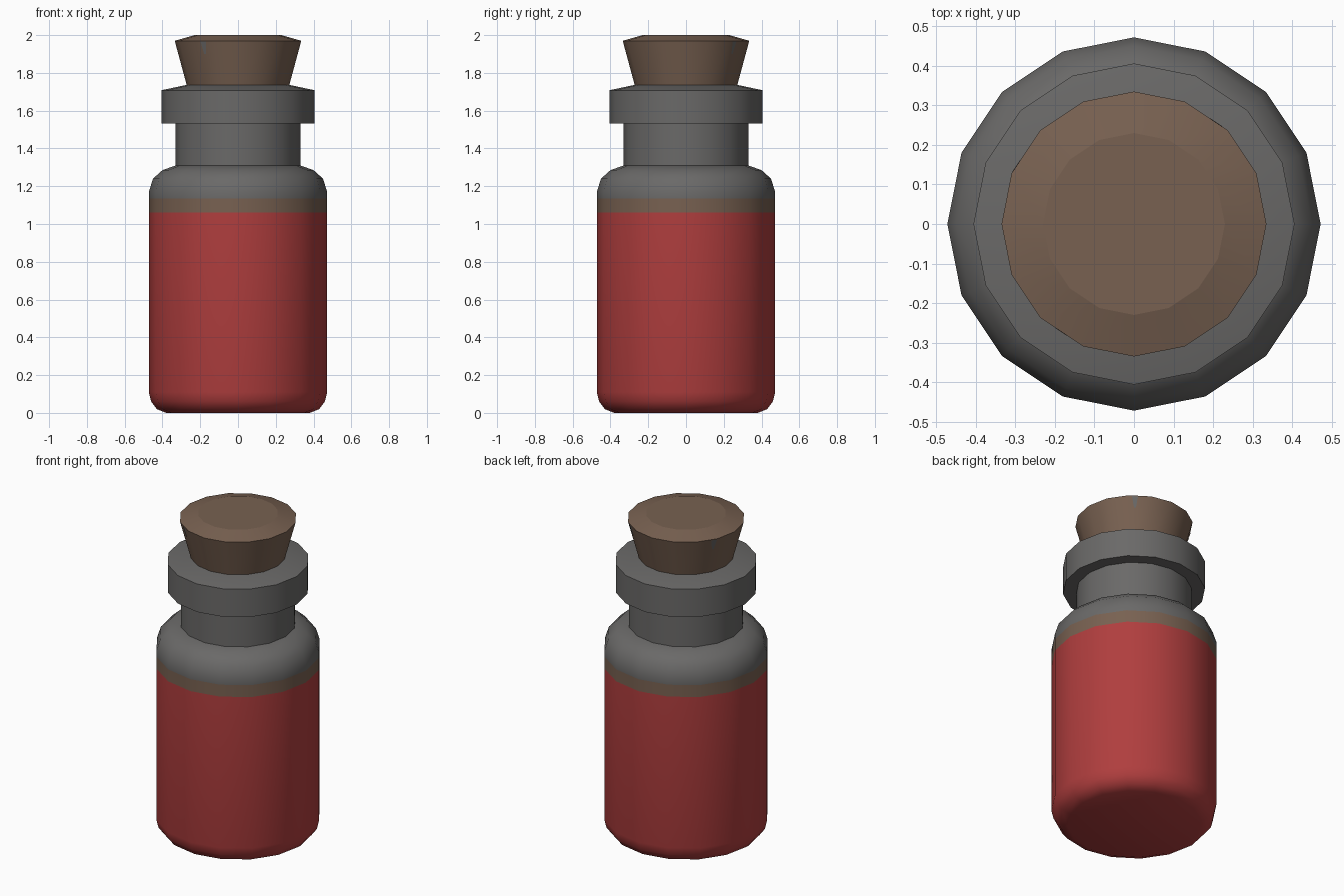
import bpy, bmesh
from math import sin, cos, pi, radians

SIDES = 16

old = bpy.data.objects.get("Cube")
if old:
    bpy.data.objects.remove(old, do_unlink=True)


def material(name, rgb):
    """Flat colour given as sRGB 0-255, stored linear."""
    lin = [((c / 255 + 0.055) / 1.055) ** 2.4 for c in rgb] + [1]
    m = bpy.data.materials.new(name)
    m.use_nodes = True
    m.diffuse_color = lin
    m.node_tree.nodes["Principled BSDF"].inputs["Base Color"].default_value = lin
    return m


red = material("red liquid", (176, 62, 62))
brown = material("cork brown", (120, 97, 81))
grey = material("grey glass", (106, 105, 104))


def link(name, bm, mats):
    mesh = bpy.data.meshes.new(name)
    bm.to_mesh(mesh)
    bm.free()
    ob = bpy.data.objects.new(name, mesh)
    bpy.context.collection.objects.link(ob)
    for m in mats:
        mesh.materials.append(m)
    return ob


def lathe(name, profile, mats, rule=lambda z: 0):
    """Closed turned solid from (radius, height) points, bottom to top."""
    bm = bmesh.new()
    rings = [[bm.verts.new((r * cos(2 * pi * i / SIDES), r * sin(2 * pi * i / SIDES), z))
              for i in range(SIDES)] for r, z in profile]
    for a, b in zip(rings, rings[1:]):
        for i in range(SIDES):
            j = (i + 1) % SIDES
            bm.faces.new((a[i], a[j], b[j], b[i]))
    bm.faces.new(rings[0][::-1])
    bm.faces.new(rings[-1])
    for f in bm.faces:
        f.material_index = rule(f.calc_center_median().z)
    ob = link(name, bm, mats)
    bpy.ops.object.select_all(action="DESELECT")
    ob.select_set(True)
    bpy.context.view_layer.objects.active = ob
    bpy.ops.object.shade_smooth_by_angle(angle=radians(50))
    return ob


# Bottle body with liquid, foam band and clear shoulder
lathe("bottle_body",
      [(0.38, 0), (0.43, 0.02), (0.46, 0.06), (0.472, 0.11), (0.472, 1.06), (0.472, 1.135),
       (0.472, 1.17), (0.45, 1.24), (0.40, 1.285), (0.33, 1.31)],
      [red, brown, grey], lambda z: 0 if z < 1.06 else 1 if z < 1.135 else 2)

# Neck and collar
lathe("bottle_neck", [(0.33, 1.30), (0.33, 1.54)], [grey])
lathe("bottle_lip", [(0.32, 1.532), (0.406, 1.532), (0.406, 1.708), (0.27, 1.737)], [grey])

# Tapered stopper with a crisp flat top
cork = lathe("cork", [(0.262, 1.70), (0.335, 1.97), (0.23, 2.0)], [brown])
for e in cork.data.edges:
    if all(cork.data.vertices[v].co.z > 1.99 for v in e.vertices):
        e.use_edge_sharp = True


# Small grey flecks lying on the cork's side facets
def fleck(name, degrees):
    step = 360 / SIDES
    middle = (degrees // step + 0.5) * step

    def point(deg, z):
        r = 0.262 + (z - 1.70) * 0.073 / 0.27
        r = r * cos(pi / SIDES) / cos(radians(deg - middle)) + 0.002
        return (r * cos(radians(deg)), r * sin(radians(deg)), z)

    bm = bmesh.new()
    bm.faces.new([bm.verts.new(point(degrees + d, z))
                  for d, z in ((-1, 1.90), (1, 1.90), (3, 1.965), (-3, 1.965))])
    link(name, bm, [grey])


for side, angle in (("front", 236), ("left", 154), ("back", 51)):
    fleck("cork_fleck_" + side, angle)
